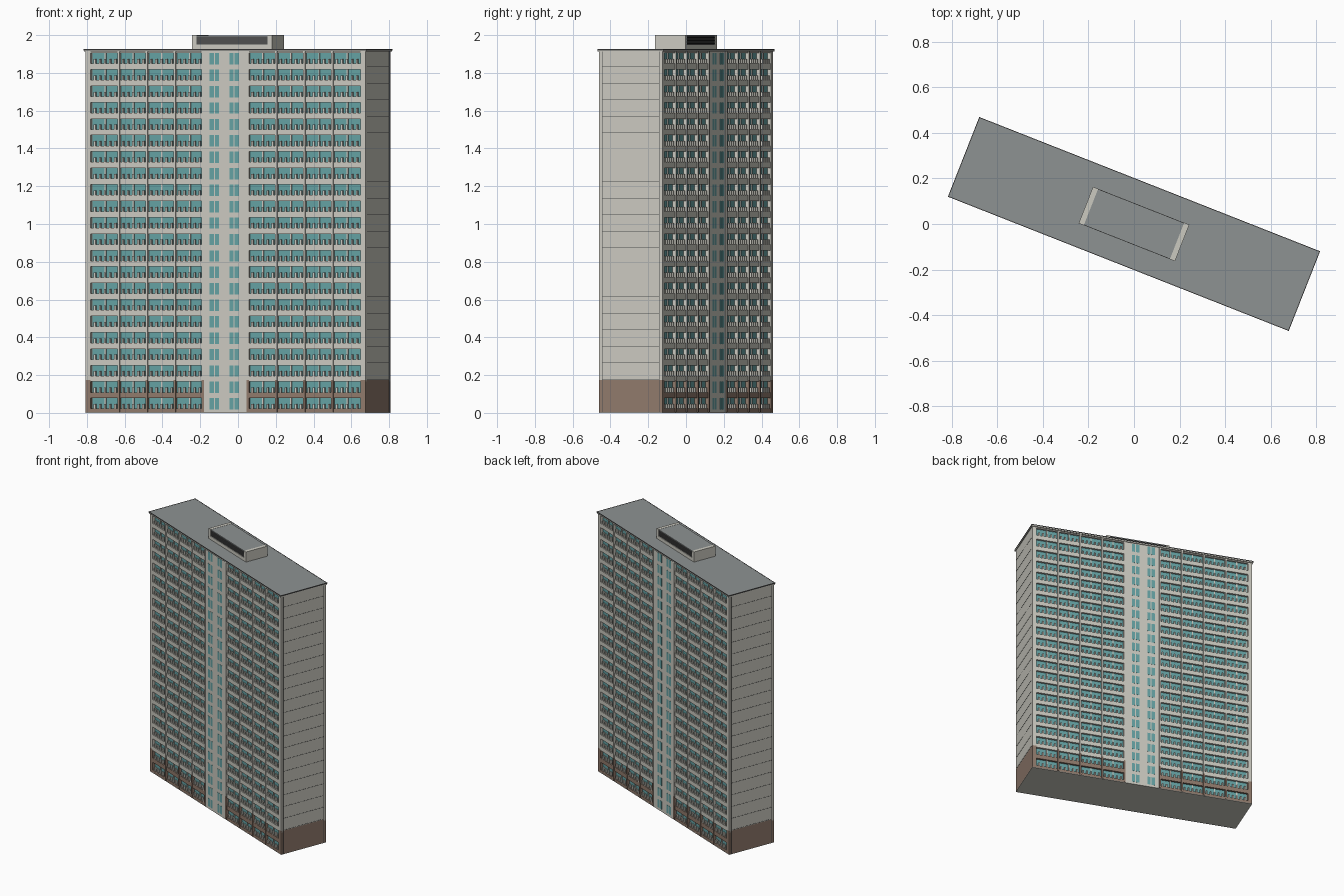
import bpy, bmesh
from math import radians
from mathutils import Matrix, Vector

if "Cube" in bpy.data.objects:
    bpy.data.objects.remove(bpy.data.objects["Cube"], do_unlink=True)

TURN = radians(-21.5)
HALF_L, HALF_W, CORE_W = 0.797, 0.18, 0.162
FLOORS, STOREY, BASE_TOP, WALL_TOP = 22, 0.087, 0.175, 1.912
BAY_START, BAY_W, BAYS = 0.128, 0.16, 4
SILL, HEAD, RAIL = 0.022, 0.078, 0.047


def material(name, rgb):
    m = bpy.data.materials.new(name)
    m.use_nodes = True
    m.diffuse_color = (*rgb, 1)
    bsdf = m.node_tree.nodes["Principled BSDF"]
    bsdf.inputs["Base Color"].default_value = (*rgb, 1)
    bsdf.inputs["Roughness"].default_value = 0.8
    return m


PALETTE = [
    material("pale concrete", (0.60, 0.59, 0.53)),
    material("brown cladding", (0.28, 0.195, 0.15)),
    material("teal glass", (0.13, 0.36, 0.37)),
    material("grey roofing", (0.27, 0.29, 0.29)),
    material("dark metal", (0.08, 0.08, 0.08)),
]
WALL, BROWN, GLASS, ROOF, DARK = range(len(PALETTE))


class Part:
    """Collects boxes into one named object in the building's own frame."""

    def __init__(self, name):
        self.name, self.bm = name, bmesh.new()

    def box(self, u, v, z, mat):
        """Box from (min, max) pairs along length, depth and height."""
        size = Vector((abs(u[1] - u[0]), abs(v[1] - v[0]), z[1] - z[0]))
        mid = Vector((sum(u) / 2, sum(v) / 2, sum(z) / 2))
        before = set(self.bm.faces)if len(self.bm.faces) < 1 else None
        made = bmesh.ops.create_cube(
            self.bm, size=1, matrix=Matrix.Translation(mid) @ Matrix.Diagonal((*size, 1)))
        for f in {f for vert in made["verts"] for f in vert.link_faces}:
            f.material_index = mat

    def finish(self):
        mesh = bpy.data.meshes.new(self.name)
        self.bm.to_mesh(mesh)
        self.bm.free()
        for m in PALETTE:
            mesh.materials.append(m)
        obj = bpy.data.objects.new(self.name, mesh)
        obj.rotation_euler.z = TURN
        bpy.context.collection.objects.link(obj)


def by_height(z):
    return BROWN if z < BASE_TOP - 0.001 else WALL


def span(c, half):
    return (c - half, c + half)


# Structural core with brown base and pale underside
core = Part("building_core")
core.box(span(0, HALF_L), span(0, HALF_W), (0, 0.004), WALL)
core.box(span(0, HALF_L), span(0, CORE_W), (0.004, BASE_TOP), BROWN)
core.box(span(0, HALF_L), span(0, CORE_W), (BASE_TOP, WALL_TOP), WALL)
core.finish()

# Panel joints on the two end walls
joints = Part("end_wall_joints")
for s in (-1, 1):
    face = (s * HALF_L, s * (HALF_L + 0.001))
    for f in range(2, FLOORS):
        joints.box(face, span(0, CORE_W), span(f * STOREY + 0.005, 0.001), DARK)
    for edge in (-CORE_W, CORE_W):
        joints.box(face, span(edge, 0.001), (0.004, WALL_TOP), DARK)
joints.finish()

# Long facades, the same on both sides
for side, label in ((-1, "front"), (1, "back")):
    def depth(a, b):
        return (side * a, side * b)

    piers = Part(label + "_piers")
    bands = Part(label + "_floor_bands")
    glass = Part(label + "_glazing")
    posts = Part(label + "_balustrades")
    stairs = Part(label + "_stair_bay")

    # Flat central stair bay with paired narrow windows
    stairs.box(span(0, BAY_START - 0.006), depth(CORE_W, HALF_W), (0.004, WALL_TOP), WALL)
    for f in range(FLOORS):
        for c in (-0.078, -0.048, 0.034, 0.064):
            stairs.box(span(c, 0.012), depth(HALF_W, HALF_W + 0.001),
                       (f * STOREY + SILL - 0.004, f * STOREY + HEAD), GLASS)

    for wing in (-1, 1):
        inner, outer = wing * (BAY_START - 0.006), wing * HALF_L
        # Fins between bays and wide piers at the corners
        for z in ((0.004, BASE_TOP), (BASE_TOP, WALL_TOP)):
            mat = by_height(z[0])
            piers.box((wing * (BAY_START + BAYS * BAY_W), outer),
                      depth(CORE_W, HALF_W), z, mat)
            for b in range(BAYS):
                piers.box(span(wing * (BAY_START + b * BAY_W), 0.006),
                          depth(CORE_W, HALF_W + 0.004), z, mat)

        for f in range(FLOORS):
            z0 = f * STOREY
            mat = by_height(z0)
            # Solid band from this storey's head to the next sill
            top = min(z0 + STOREY + SILL, WALL_TOP)
            bands.box((inner, outer), depth(CORE_W, HALF_W - 0.001), (z0 + HEAD, top),
                      by_height(z0 + STOREY))
            if f == 0:
                bands.box((inner, outer), depth(CORE_W, HALF_W - 0.001),
                          (0.004, SILL), BROWN)
            for b in range(BAYS):
                c = wing * (BAY_START + (b + 0.5) * BAY_W)
                # Recessed glazing and its middle mullion
                glass.box(span(c, BAY_W / 2 - 0.006), depth(CORE_W, CORE_W + 0.002),
                          (z0 + SILL, z0 + HEAD), GLASS)
                posts.box(span(c, 0.004), depth(CORE_W, CORE_W + 0.008),
                          (z0 + SILL, z0 + HEAD), WALL)
                # Low balustrade posts in front of the glass
                for k in (-2, -1, 0, 1, 2):
                    posts.box(span(c + k * 0.029, 0.005), depth(CORE_W, HALF_W - 0.002),
                              (z0 + SILL, z0 + RAIL), WALL)
    for part in (piers, bands, glass, posts, stairs):
        part.finish()

# Overhanging roof slab with a pale edge and grey covering
roof = Part("roof_slab")
roof.box(span(0, 0.803), span(0, 0.187), (WALL_TOP, 1.922), WALL)
roof.box(span(0, 0.800), span(0, 0.184), (1.922, 1.925), ROOF)
for s in (-1, 1):
    roof.box(span(0, 0.804), (s * 0.184, s * 0.188), (1.919, 1.926), DARK)
    roof.box((s * 0.800, s * 0.804), span(0, 0.184), (1.919, 1.926), DARK)
roof.finish()

# Rooftop plant room: pale end walls, grey lid, louvred long sides
plant = Part("plant_room")
plant.box(span(0, 0.203), span(0, 0.080), (1.925, 1.996), WALL)
plant.box(span(0, 0.203), span(0, 0.085), (1.993, 1.999), ROOF)
for s in (-1, 1):
    plant.box((s * 0.203, s * 0.227), span(0, 0.086), (1.925, 2.0), WALL)
    plant.box(span(0, 0.203), (s * 0.080, s * 0.086), (1.925, 1.950), WALL)
    plant.box(span(0, 0.203), (s * 0.080, s * 0.082), (1.950, 1.993), DARK)
plant.finish()

louvres = Part("plant_room_louvres")
for s in (-1, 1):
    for k in range(5):
        louvres.box(span(0, 0.203), (s * 0.082, s * 0.085),
                    span(1.955 + k * 0.008, 0.002), DARK)
louvres.finish()
